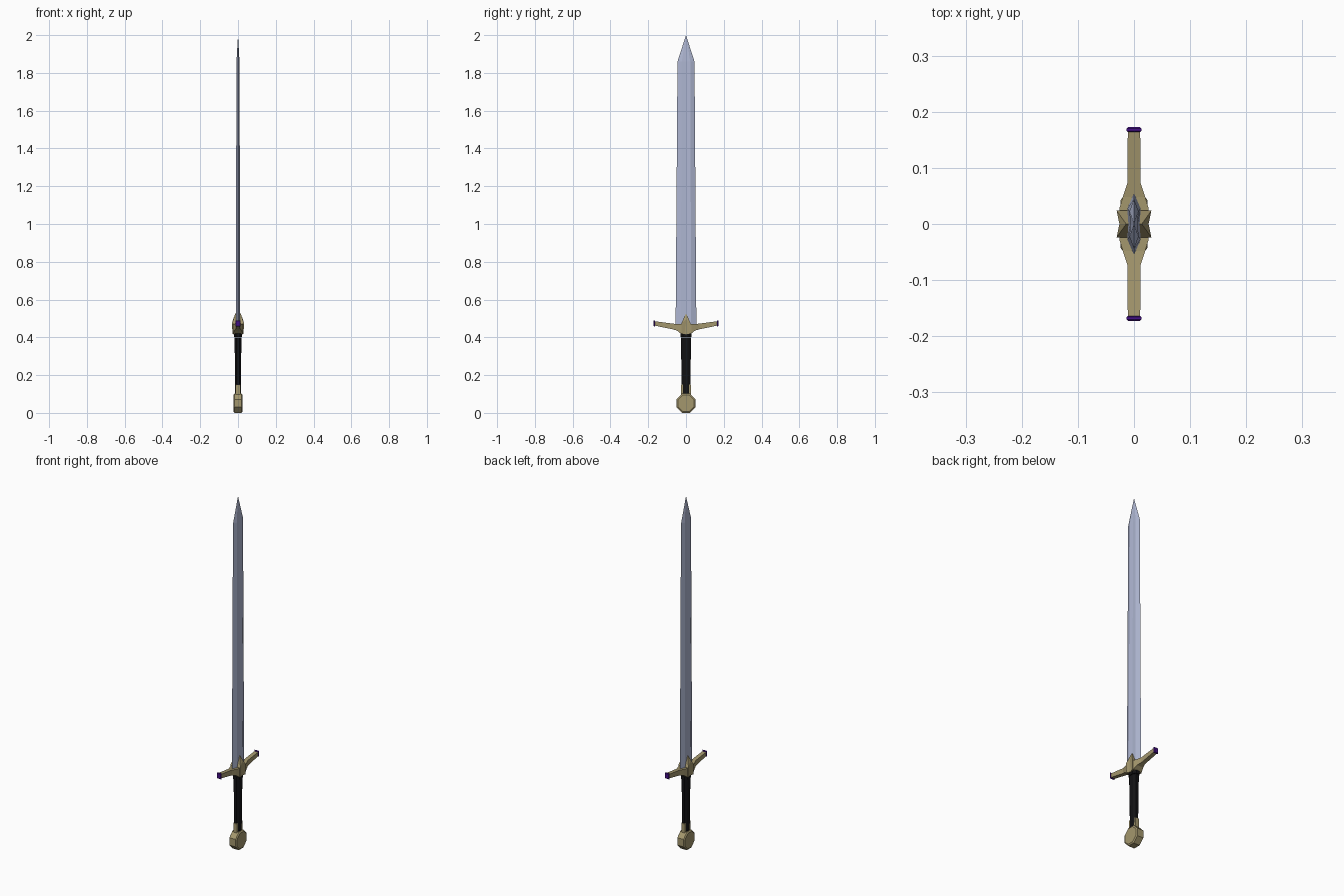
import bpy, bmesh, math

if "Cube" in bpy.data.objects:
    bpy.data.objects.remove(bpy.data.objects["Cube"])

def material(name, rgb):
    m = bpy.data.materials.new(name)
    m.diffuse_color = (*rgb, 1)
    m.use_nodes = True
    m.node_tree.nodes["Principled BSDF"].inputs["Base Color"].default_value = m.diffuse_color
    return m

STEEL = material("pale steel", (0.43, 0.475, 0.65))
GOLD = material("old gold", (0.37, 0.31, 0.155))
BLACK = material("black leather", (0.006, 0.006, 0.007))
PURPLE = material("purple", (0.06, 0.005, 0.25))

def finish(name, bm, mat):
    bmesh.ops.recalc_face_normals(bm, faces=bm.faces)
    me = bpy.data.meshes.new(name)
    bm.to_mesh(me)
    bm.free()
    me.materials.append(mat)
    ob = bpy.data.objects.new(name, me)
    bpy.context.collection.objects.link(ob)
    return ob

def loft(name, rings, mat, tip=None):
    """Skin a list of equal-length rings, capped or closed to a tip."""
    bm = bmesh.new()
    rows = [[bm.verts.new(p) for p in r] for r in rings]
    n = len(rows[0])
    for a, b in zip(rows, rows[1:]):
        for i in range(n):
            j = (i + 1) % n
            bm.faces.new((a[i], a[j], b[j], b[i]))
    bm.faces.new(rows[0])
    if tip:
        t = bm.verts.new(tip)
        for i in range(n):
            bm.faces.new((rows[-1][i], rows[-1][(i + 1) % n], t))
    else:
        bm.faces.new(rows[-1])
    return finish(name, bm, mat)

def hull(name, pts, mat):
    bm = bmesh.new()
    for p in pts:
        bm.verts.new(p)
    r = bmesh.ops.convex_hull(bm, input=bm.verts)
    loose = [v for v in bm.verts if not v.link_faces]
    bmesh.ops.delete(bm, geom=loose, context='VERTS')
    bmesh.ops.dissolve_limit(bm, angle_limit=0.01, verts=bm.verts, edges=bm.edges)
    return finish(name, bm, mat)

# Blade: edged cross-section with a shallow central groove
def blade_ring(w, t, z):
    half = [(0, w), (t, w * 0.5), (t * 0.85, 0), (t, -w * 0.5)]
    return [(x, y, z) for x, y in half] + [(-x, -y, z) for x, y in half]

loft("blade", [blade_ring(0.055, 0.012, 0.455), blade_ring(0.045, 0.008, 1.86)],
     STEEL, tip=(0, 0, 2.0))

# Grip: eight-sided tapering handle with a collar at each end
def grip_ring(hx, hy, z):
    return [(hx * a, hy * b, z) for a, b in
            ((1, .5), (.5, 1), (-.5, 1), (-1, .5), (-1, -.5), (-.5, -1), (.5, -1), (1, -.5))]

loft("grip", [grip_ring(0.015, 0.022, 0.085), grip_ring(0.018, 0.027, 0.40)], BLACK)
loft("grip_collar", [grip_ring(0.021, 0.03, 0.402), grip_ring(0.021, 0.03, 0.42)], BLACK)

# Pommel: bevelled octagonal disc facing along x
def pommel_ring(x, r):
    angles = [math.radians(22.5 + 45 * i) for i in range(8)]
    return [(x, r * 0.97 * math.cos(a), 0.051 + r * math.sin(a)) for a in angles]

R = 0.051 / math.cos(math.pi / 8)
loft("pommel", [pommel_ring(-0.024, R * 0.86), pommel_ring(-0.019, R),
                pommel_ring(0.019, R), pommel_ring(0.024, R * 0.86)], GOLD)

# Guard arms, end caps, centre wedges and pommel tabs, repeated on both sides
def arm_ring(y, hx, z0, z1):
    return [(-hx, y, z0), (hx, y, z0), (hx, y, z1), (-hx, y, z1)]

for side, s in (("left", -1), ("right", 1)):
    loft("guard_arm_" + side, [arm_ring(0, 0.026, 0.418, 0.47),
                               arm_ring(s * 0.028, 0.026, 0.42, 0.47),
                               arm_ring(s * 0.048, 0.02, 0.436, 0.47),
                               arm_ring(s * 0.072, 0.012, 0.443, 0.473),
                               arm_ring(s * 0.166, 0.011, 0.462, 0.485)], GOLD)
    loft("guard_cap_" + side, [arm_ring(s * 0.164, 0.011, 0.460, 0.488),
                               arm_ring(s * 0.166, 0.013, 0.458, 0.490),
                               arm_ring(s * 0.170, 0.013, 0.458, 0.490),
                               arm_ring(s * 0.173, 0.010, 0.461, 0.487)], PURPLE)
    pts = []
    for m in (-1, 1):
        pts += [(m * 0.024, 0, 0.416), (m * 0.03, s * 0.024, 0.418),
                (m * 0.031, s * 0.024, 0.475), (m * 0.026, 0, 0.495),
                (m * 0.014, 0, 0.527)]
    hull("guard_centre_" + side, pts, GOLD)
    hull("pommel_tab_" + side,
         [(x, s * y, z) for x in (-0.012, 0.012)
          for y, z in ((0.015, 0.09), (0.0255, 0.09), (0.0255, 0.148), (0.015, 0.152))], GOLD)
